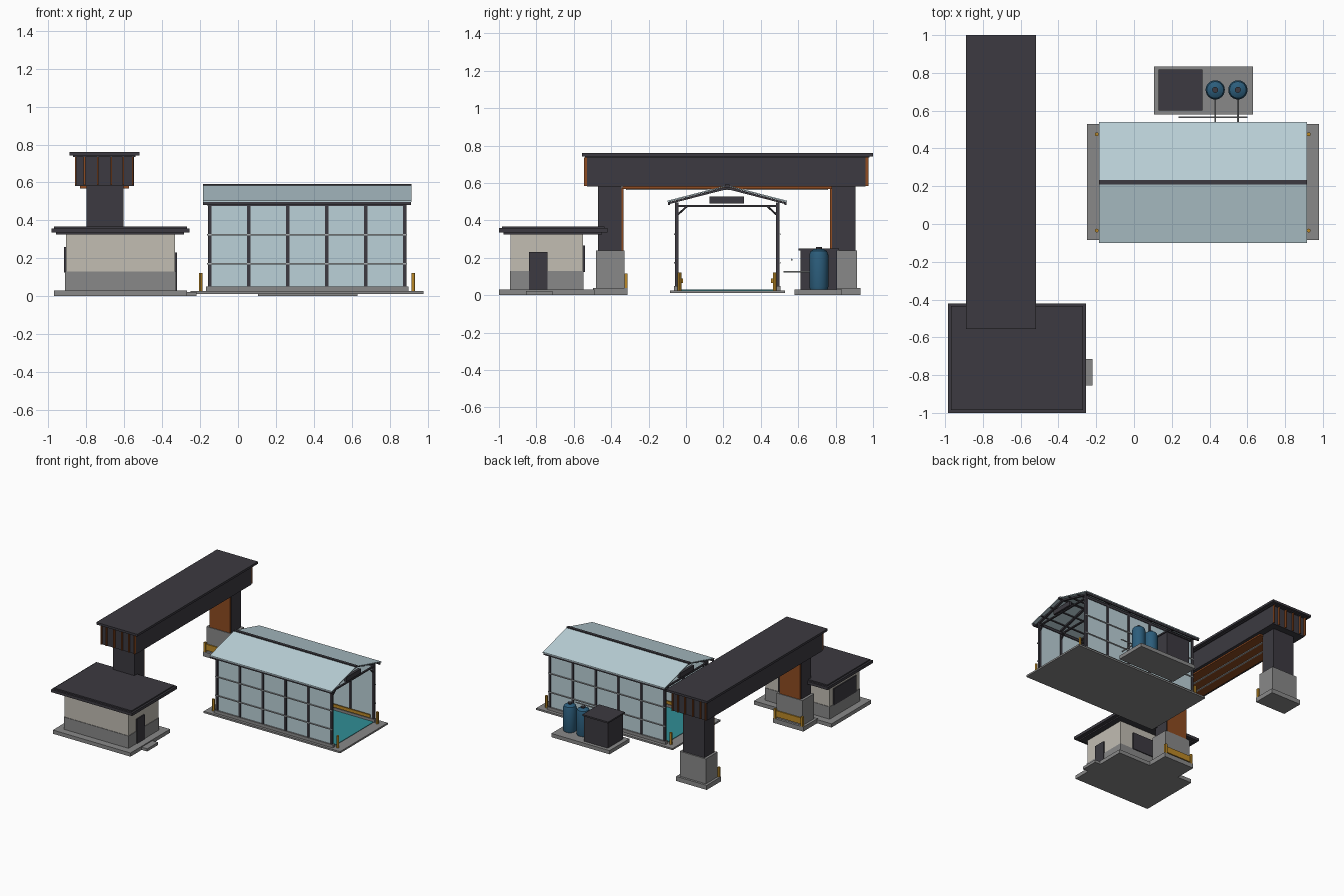
import bpy, bmesh
from mathutils import Vector

if "Cube" in bpy.data.objects:
    bpy.data.objects.remove(bpy.data.objects["Cube"], do_unlink=True)


def material(name, rgb):
    m = bpy.data.materials.new(name)
    m.use_nodes = True
    m.diffuse_color = (*rgb, 1)
    m.node_tree.nodes["Principled BSDF"].inputs["Base Color"].default_value = (*rgb, 1)
    return m


DARK = material("charcoal", (0.045, 0.042, 0.052))
CONCRETE = material("concrete", (0.25, 0.25, 0.25))
BEIGE = material("beige", (0.54, 0.51, 0.45))
GLASS = material("pale blue glass", (0.5, 0.64, 0.69))
BLUE = material("tank blue", (0.025, 0.11, 0.2))
YELLOW = material("safety yellow", (0.5, 0.25, 0.02))
RUST = material("rust orange", (0.27, 0.07, 0.015))
TEAL = material("teal floor", (0.03, 0.27, 0.3))
STEEL = material("light steel", (0.4, 0.42, 0.43))


def finish(name, bm, mat, smooth=False):
    bmesh.ops.recalc_face_normals(bm, faces=bm.faces)
    me = bpy.data.meshes.new(name)
    bm.to_mesh(me)
    bm.free()
    me.materials.append(mat)
    ob = bpy.data.objects.new(name, me)
    bpy.context.collection.objects.link(ob)
    if smooth:
        bpy.ops.object.select_all(action="DESELECT")
        ob.select_set(True)
        bpy.context.view_layer.objects.active = ob
        bpy.ops.object.shade_smooth_by_angle()
    return ob


def box(name, x, y, z, mat):
    """Box from its (low, high) range on each axis."""
    bm = bmesh.new()
    bmesh.ops.create_cube(bm, size=1)
    for v in bm.verts:
        v.co = [(r[0] + r[1]) / 2 + c * (r[1] - r[0]) for r, c in zip((x, y, z), v.co)]
    return finish(name, bm, mat)


def prism(name, profile, x, mat):
    """Extrude a (y, z) outline along x."""
    bm = bmesh.new()
    face = bm.faces.new([bm.verts.new((x[0], *p)) for p in profile])
    ext = bmesh.ops.extrude_face_region(bm, geom=[face])
    moved = [g for g in ext["geom"] if isinstance(g, bmesh.types.BMVert)]
    bmesh.ops.translate(bm, verts=moved, vec=(x[1] - x[0], 0, 0))
    return finish(name, bm, mat)


def rod(name, a, b, r, mat, sides=12):
    a, b = Vector(a), Vector(b)
    bm = bmesh.new()
    bmesh.ops.create_cone(bm, cap_ends=True, segments=sides, radius1=r, radius2=r, depth=(b - a).length)
    turn = (b - a).to_track_quat("Z", "Y")
    for v in bm.verts:
        v.co = turn @ v.co + (a + b) / 2
    return finish(name, bm, mat, sides > 6)


def lathe(name, centre, profile, mat, sides=24):
    """Spin a (radius, z) profile about a vertical axis."""
    bm = bmesh.new()
    rings = [bm.verts.new((r, 0, z)) for r, z in profile]
    edges = [bm.edges.new(p) for p in zip(rings, rings[1:])]
    bmesh.ops.spin(bm, geom=rings + edges, axis=(0, 0, 1), cent=(0, 0, 0), angle=6.283185, steps=sides)
    bmesh.ops.remove_doubles(bm, verts=bm.verts, dist=0.0001)
    bmesh.ops.translate(bm, verts=bm.verts, vec=(*centre, 0))
    return finish(name, bm, mat, True)


# Scanner gantry: beam, cap, underside panel and end fins
box("gantry_beam", (-0.86, -0.55), (-0.53, 0.96), (0.58, 0.74), DARK)
box("gantry_cap", (-0.89, -0.52), (-0.555, 1.0), (0.742, 0.76), DARK)
box("gantry_cap_neck", (-0.87, -0.54), (-0.54, 0.98), (0.735, 0.745), DARK)
box("gantry_underside_panel", (-0.835, -0.575), (-0.34, 0.78), (0.568, 0.582), RUST)
for x in (-0.75, -0.66):
    box("underside_strip", (x - 0.006, x + 0.006), (-0.32, 0.76), (0.563, 0.569), STEEL)
for x in (-0.855, -0.81, -0.74, -0.67, -0.605, -0.555):
    box("front_end_fin", (x - 0.004, x + 0.004), (-0.545, -0.525), (0.585, 0.735), RUST)
    box("back_end_fin", (x - 0.004, x + 0.004), (0.955, 0.975), (0.585, 0.735), RUST)

# Gantry legs, mirrored so the inner faces look at each other
for label, cy, inward in (("front", -0.405, 1), ("back", 0.84, -1)):
    def span(a, b):
        return tuple(sorted((cy + inward * a, cy + inward * b)))
    box(label + "_leg", (-0.8, -0.605), span(-0.065, 0.06), (0.24, 0.59), DARK)
    box(label + "_leg_base", (-0.82, -0.585), span(-0.075, 0.075), (0.03, 0.24), CONCRETE)
    box(label + "_leg_foot", (-0.84, -0.565), span(-0.093, 0.093), (0, 0.037), CONCRETE)
    box(label + "_leg_inner_panel", (-0.795, -0.61), span(0.055, 0.07), (0.24, 0.575), RUST)
    box(label + "_leg_guard", (-0.82, -0.585), span(0.075, 0.084), (0.05, 0.1), YELLOW)
    for x in (-0.825, -0.58):
        box(label + "_guard_post", (x - 0.009, x + 0.009), span(0.076, 0.093), (0.035, 0.115), YELLOW)

# Control building
box("building_slab", (-0.97, -0.27), (-1.0, -0.49), (0, 0.03), CONCRETE)
box("door_step", (-0.28, -0.22), (-0.855, -0.715), (0, 0.022), CONCRETE)
box("building_lower_wall", (-0.912, -0.328), (-0.942, -0.548), (0.03, 0.13), CONCRETE)
box("building_upper_wall", (-0.908, -0.332), (-0.938, -0.552), (0.13, 0.335), BEIGE)
box("roof_slab", (-0.985, -0.255), (-1.0, -0.42), (0.335, 0.358), DARK)
box("roof_top", (-0.97, -0.27), (-0.985, -0.435), (0.355, 0.368), DARK)
box("roof_soffit", (-0.96, -0.285), (-0.975, -0.45), (0.325, 0.338), DARK)
box("door", (-0.332, -0.323), (-0.84, -0.74), (0.03, 0.23), DARK)
box("left_window", (-0.917, -0.908), (-0.89, -0.6), (0.125, 0.26), DARK)
box("back_window", (-0.65, -0.45), (-0.552, -0.541), (0.125, 0.265), DARK)

# Inspection hall: slab and floor
MID, HALF = 0.22, 0.27
box("hall_slab", (-0.25, 0.98), (-0.085, 0.53), (0.012, 0.026), CONCRETE)
box("hall_floor", (-0.16, 0.89), (-0.04, 0.48), (0.025, 0.03), TEAL)

# Hall side walls, rails, gutters, bollards and guard rails
for side, s in (("front", -1), ("back", 1)):
    wall = MID + s * HALF

    def band(a, b):
        return tuple(sorted((wall + s * a, wall + s * b)))
    box(side + "_curb", (-0.17, 0.9), band(-0.014, 0.014), (0.025, 0.05), CONCRETE)
    box(side + "_glass_wall", (-0.15, 0.88), band(-0.003, 0.003), (0.045, 0.49), GLASS)
    box(side + "_eave_beam", (-0.16, 0.89), band(-0.01, 0.008), (0.475, 0.495), DARK)
    box(side + "_gutter", (-0.185, 0.912), band(0.036, 0.046), (0.482, 0.505), DARK)
    for z in (0.172, 0.325):
        box(side + "_wall_rail", (-0.163, 0.893), band(0.008, 0.014), (z - 0.004, z + 0.004), STEEL)
    box(side + "_guard_rail", (-0.14, 0.87), band(-0.035, -0.025), (0.065, 0.09), YELLOW)
    for x in (-0.197, 0.925):
        rod(side + "_bollard", (x, MID + s * 0.255, 0.02), (x, MID + s * 0.255, 0.122), 0.01, YELLOW)
    # Roof pane on this slope
    prism(side + "_roof_pane", [(MID, 0.582), (MID + s * 0.32, 0.497), (MID + s * 0.32, 0.505),
                                (MID, 0.59 - 0.002)], (-0.185, 0.915), GLASS)
    for f in (0.33, 0.66):
        y, z = MID + s * 0.32 * f, 0.578 - 0.085 * f
        box(side + "_purlin", (-0.18, 0.91), (y - 0.005, y + 0.005), (z - 0.005, z + 0.003), DARK)
box("ridge_cap", (-0.186, 0.916), (MID - 0.012, MID + 0.012), (0.576, 0.592), DARK)

# Hall frames: columns, rafters and knee braces
for i in range(6):
    x = -0.15 + i * 0.206
    near = (x - 0.009, x + 0.009)
    for s in (-1, 1):
        y = MID + s * HALF
        box("column", near, (y - 0.01, y + 0.01), (0.025, 0.495), DARK)
        prism("rafter", [(MID, 0.581), (MID + s * 0.31, 0.498), (MID + s * 0.31, 0.487), (MID, 0.567)], near, DARK)
        rod("knee_brace", (x, y, 0.425), (x, y - s * 0.055, 0.475), 0.005, DARK, 6)
    box("tie_beam", (x - 0.007, x + 0.007), (MID - HALF, MID + HALF), (0.471, 0.481), DARK)

# Plain panels in the open gables
for x in (-0.15, 0.88):
    box("gable_panel", (x - 0.011, x + 0.011), (0.125, 0.31), (0.49, 0.527), DARK)

# Utility yard: slab, cabinet, tanks and pipes
box("yard_slab", (0.105, 0.63), (0.58, 0.835), (0, 0.03), CONCRETE)
box("cabinet", (0.14, 0.355), (0.612, 0.808), (0.03, 0.238), DARK)
box("cabinet_lid", (0.13, 0.362), (0.602, 0.818), (0.238, 0.25), DARK)
for x in (0.43, 0.55):
    lathe("tank", (x, 0.71), [(0, 0.03), (0.047, 0.03), (0.051, 0.045), (0.051, 0.215),
                              (0.044, 0.235), (0.025, 0.247), (0, 0.25)], BLUE)
    lathe("tank_valve", (x, 0.71), [(0, 0.24), (0.016, 0.24), (0.016, 0.258), (0, 0.258)], DARK, 12)
    rod("feed_pipe", (x, 0.67, 0.125), (x, 0.52, 0.125), 0.005, STEEL, 8)
rod("header_pipe", (0.235, 0.565, 0.19), (0.6, 0.565, 0.19), 0.005, STEEL, 8)
